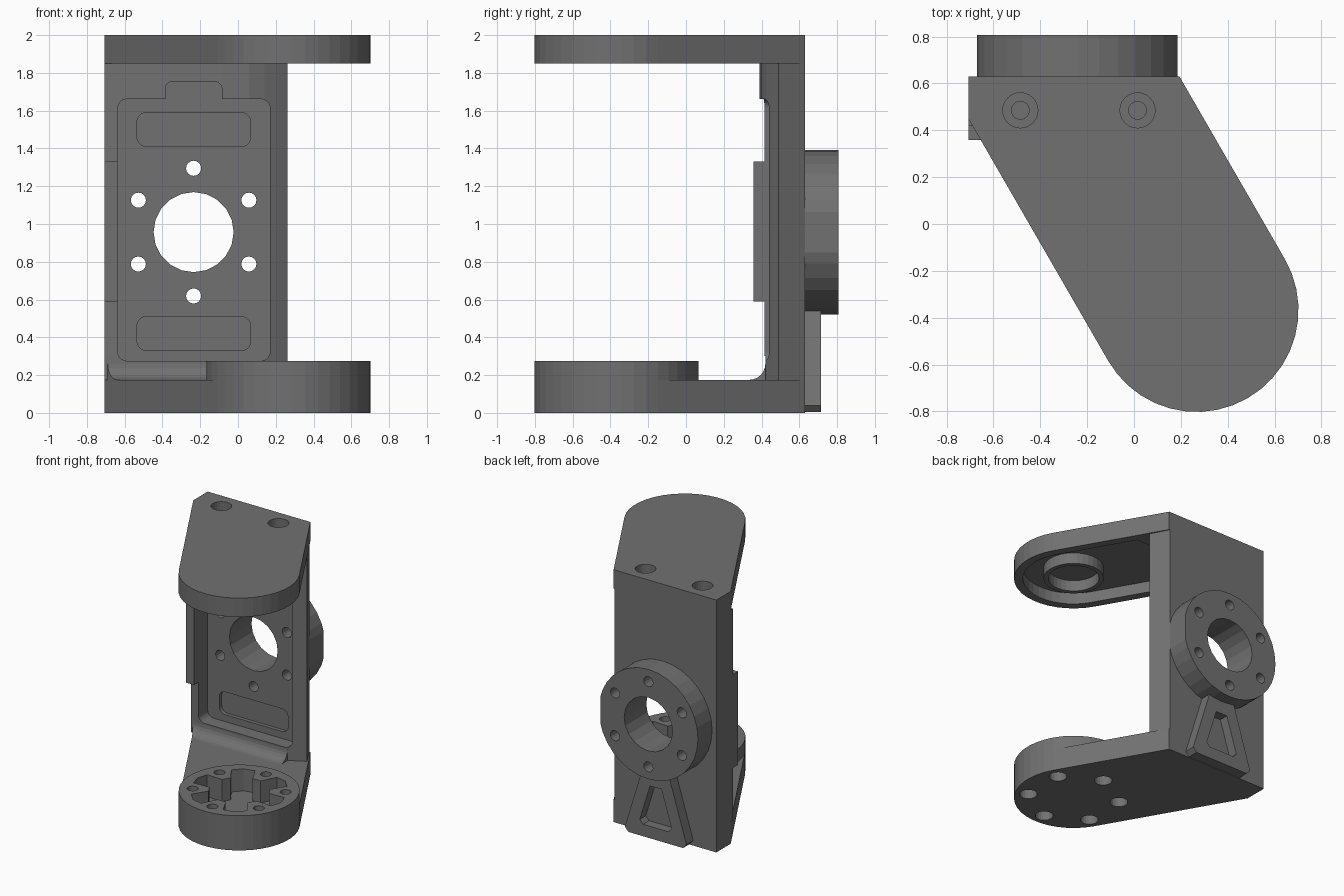
import bpy, bmesh
from math import sin, cos, radians, sqrt

if "Cube" in bpy.data.objects:
    bpy.data.objects.remove(bpy.data.objects["Cube"])

CX, CY, R = 0.267, -0.367, 0.435      # pivot axis of both arms
FX, FZ = -0.235, 0.957                # axis of the rear flange
LEFT, BACK = -0.707, 0.63

grey = bpy.data.materials.new('dark_grey')
grey.diffuse_color = (0.165, 0.165, 0.165, 1)
grey.use_nodes = True
grey.node_tree.nodes["Principled BSDF"].inputs["Base Color"].default_value = grey.diffuse_color


def prism(name, pts, lo, hi, axis='z'):
    """Extrude a 2D profile: (x,y) along z, (x,z) along y or (y,z) along x."""
    def place(p, h):
        return {'z': (p[0], p[1], h), 'y': (p[0], h, p[1]), 'x': (h, p[0], p[1])}[axis]
    bm = bmesh.new()
    a = [bm.verts.new(place(p, lo)) for p in pts]
    b = [bm.verts.new(place(p, hi)) for p in pts]
    bm.faces.new(a)
    bm.faces.new(b[::-1])
    n = len(pts)
    for i in range(n):
        j = (i + 1) % n
        bm.faces.new((a[i], b[i], b[j], a[j]))
    bmesh.ops.recalc_face_normals(bm, faces=bm.faces)
    me = bpy.data.meshes.new(name)
    bm.to_mesh(me)
    bm.free()
    me.materials.append(grey)
    ob = bpy.data.objects.new(name, me)
    bpy.context.collection.objects.link(ob)
    return ob


def combine(ob, *others, op='DIFFERENCE'):
    for other in others:
        mod = ob.modifiers.new('bool', 'BOOLEAN')
        mod.operation, mod.solver, mod.object = op, 'EXACT', other
        bpy.context.view_layer.objects.active = ob
        bpy.ops.object.modifier_apply(modifier=mod.name)
        bpy.data.objects.remove(other)


def arc(x, y, r, a0, a1, n):
    return [(x + r * cos(radians(a0 + (a1 - a0) * i / n)),
             y + r * sin(radians(a0 + (a1 - a0) * i / n))) for i in range(n + 1)]


def circle(x, y, r, n=24, start=0):
    return arc(x, y, r, start, start + 360, n)[:-1]


def rounded(x0, x1, y0, y1, r):
    return (arc(x1 - r, y1 - r, r, 0, 90, 5) + arc(x0 + r, y1 - r, r, 90, 180, 5)
            + arc(x0 + r, y0 + r, r, 180, 270, 5) + arc(x1 - r, y0 + r, r, 270, 360, 5))


def arm_outline(r, top, xmin=None):
    """Slanted arm: round end about the pivot, sides running up-left at 60 degrees."""
    pts = arc(CX, CY, r, 30, -150, 20)
    (rx, ry), (lx, ly) = pts[0], pts[-1]
    right = (rx - (top - ry) / sqrt(3), top)
    if xmin is None:
        return pts + [(lx - (top - ly) / sqrt(3), top), right]
    return pts + [(xmin, ly + (lx - xmin) * sqrt(3)), (xmin, top), right]


def ring_of_six(x, y, r, start):
    return [(x + r * cos(radians(start + 60 * k)), y + r * sin(radians(start + 60 * k)))
            for k in range(6)]


# Bottom arm
bottom = prism('bottom_arm', arm_outline(R, BACK, LEFT), 0, 0.175)
# Raised hub, sharing the arm's round end
hub = prism('bottom_hub', circle(CX, CY, R, 40, 30), 0.175, 0.275)
star = []
for k in range(6):
    for r, a in ((0.22, -21), (0.35, -14), (0.365, 0), (0.35, 14), (0.22, 21)):
        t = radians(60 * k + a)
        star.append((CX + r * cos(t), CY + r * sin(t)))
for part in (bottom, hub):
    combine(part, prism('star_cut', star, 0.1, 0.4))
    for x, y in ring_of_six(CX, CY, 0.335, 30):
        combine(part, prism('bore', circle(x, y, 0.04, 16), -0.1, 0.4))
for x, y in ring_of_six(CX, CY, 0.335, 30):
    combine(bottom, prism('counterbore', circle(x, y, 0.065, 20), -0.1, 0.1))

# Top arm, hollow underneath, with two counterbored screw holes
top = prism('top_arm', arm_outline(R, BACK, LEFT), 1.85, 2)
combine(top, prism('hollow', arm_outline(0.37, 0.36), 1.7, 1.94))
for x in (-0.485, 0.015):
    combine(top, prism('counterbore', circle(x, 0.485, 0.075), 1.9, 2.1),
            prism('bore', circle(x, 0.485, 0.038, 16), 1.86, 2.1))

# Bearing ring under the top arm
bearing = prism('bearing_ring', circle(CX, CY, 0.22, 32), 1.852, 1.94)
combine(bearing, prism('bore', circle(CX, CY, 0.185, 32), 1.7, 1.939))

# Back wall with bulged front face, and the side pad on its left edge
wall = prism('back_wall', [(LEFT, BACK), (LEFT, 0.42), (-0.635, 0.415), (-0.385, 0.392),
                           (-0.085, 0.39), (0.06, 0.397), (0.14, 0.425), (0.2, 0.455),
                           (0.262, 0.49), (0.187, BACK)], 0.175, 1.85)
combine(wall, prism('side_pad', [(LEFT, 0.358), (-0.635, 0.358), (-0.635, 0.6), (LEFT, 0.6)],
                    0.59, 1.33), op='UNION')

# Pocket in the front face with upper tab, flat strip below, two shallow inner recesses
combine(wall, prism('pocket', rounded(-0.637, 0.17, 0.275, 1.662, 0.05), 0.2, 0.53, 'y'),
        prism('tab', rounded(-0.385, -0.085, 1.5, 1.755, 0.04), 0.2, 0.53, 'y'),
        prism('strip', [(-1, 0.1), (1, 0.1), (1, 0.3), (-1, 0.3)], 0.2, 0.42, 'y'))
for z in (0.33, 1.41):
    combine(wall, prism('recess', rounded(-0.535, 0.067, z, z + 0.18, 0.05), 0.2, 0.56, 'y'))

# Rear flange, trimmed flush with the wall's right edge
flange = prism('rear_flange', circle(FX, FZ, R, 32), BACK, 0.807, 'y')
combine(flange, prism('trim', [(0.185, 0), (0.6, 0), (0.6, 2), (0.185, 2)], 0.5, 1, 'y'))
for part in (wall, flange):
    combine(part, prism('centre_bore', circle(FX, FZ, 0.212, 20), 0, 1, 'y'))
    for x, z in ring_of_six(FX, FZ, 0.338, 30):
        combine(part, prism('bolt_hole', circle(x, z, 0.04, 16), 0, 1, 'y'))

# Triangular rib below the flange
rib = prism('rear_rib', [(FX - 0.27, 0.04), (FX - 0.24, 0.005), (FX + 0.24, 0.005), (FX + 0.27, 0.04),
                         (FX + 0.11, 0.56), (FX - 0.11, 0.56)], BACK, 0.715, 'y')
combine(rib, prism('rib_cut', [(FX - 0.14, 0.13), (FX - 0.11, 0.1), (FX + 0.11, 0.1), (FX + 0.14, 0.13),
                               (FX + 0.05, 0.42), (FX - 0.05, 0.42)], 0.6401, 0.8, 'y'))
combine(rib, prism('flange_gap', circle(FX, FZ, R - 0.01, 32), 0.5, 0.8, 'y'))

# Concave fillet where the wall meets the bottom arm, trimmed to the arm outline
fillet = prism('floor_fillet', [(0.422, 0.175)] + arc(0.335, 0.26, 0.085, 270, 360, 6)
               + [(0.422, 0.26)], -0.9, 0.14, 'x')
combine(fillet, prism('trim', arm_outline(R, BACK, LEFT), 0, 1), op='INTERSECT')
